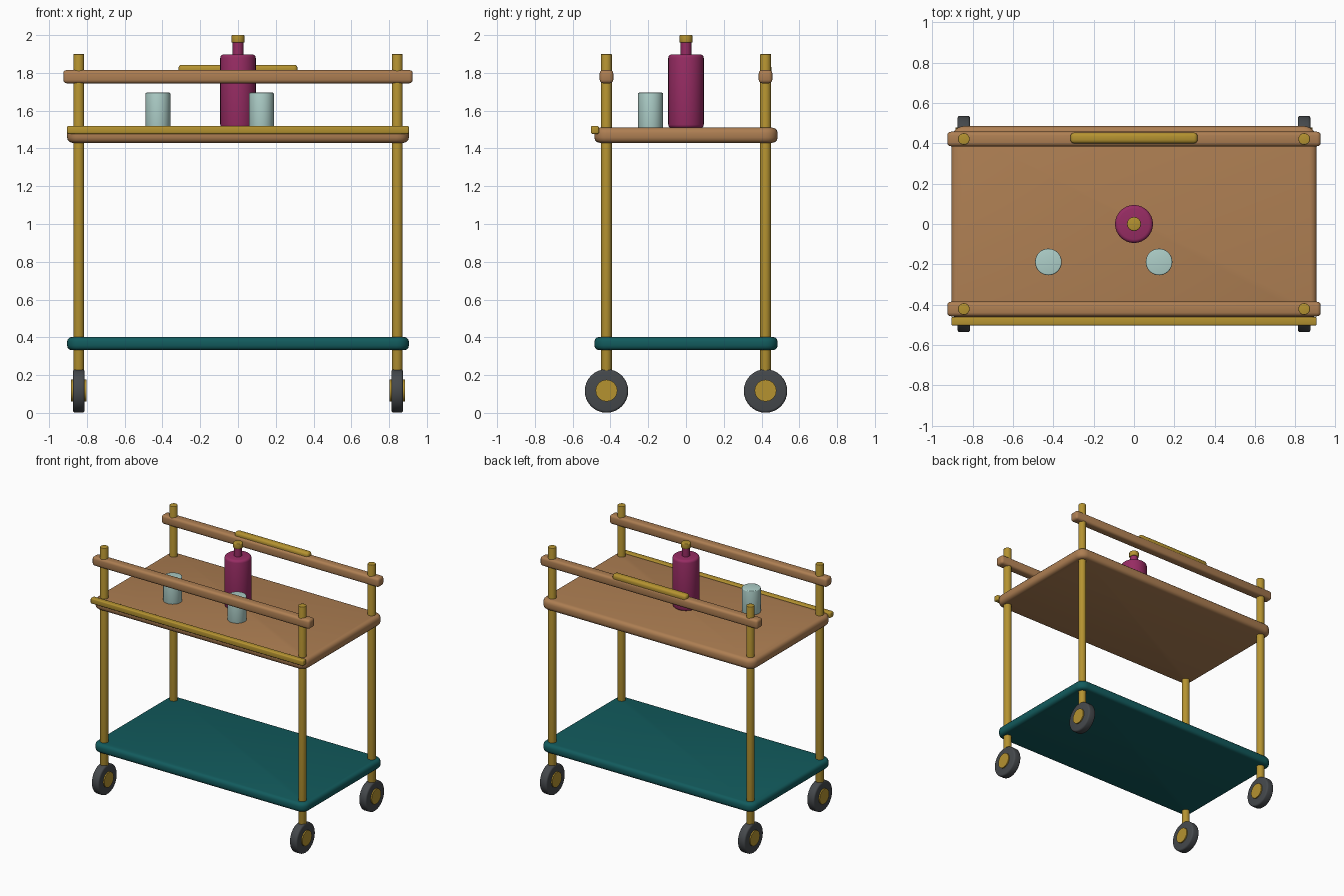
import bpy, bmesh, math
from mathutils import Matrix

if "Cube" in bpy.data.objects:
    bpy.data.objects.remove(bpy.data.objects["Cube"])


def material(name, rgb):
    m = bpy.data.materials.new(name)
    m.diffuse_color = (*rgb, 1)
    m.use_nodes = True
    m.node_tree.nodes["Principled BSDF"].inputs["Base Color"].default_value = m.diffuse_color
    return m


WOOD = material("warm wood", (0.42, 0.21, 0.085))
BRASS = material("brass", (0.46, 0.29, 0.03))
TEAL = material("teal", (0.006, 0.105, 0.11))
RUBBER = material("dark rubber", (0.06, 0.066, 0.072))
GLASS = material("pale glass", (0.42, 0.62, 0.58))
WINE = material("wine red", (0.31, 0.025, 0.125))


def finish(name, bm, mat):
    bmesh.ops.recalc_face_normals(bm, faces=bm.faces)
    mesh = bpy.data.meshes.new(name)
    bm.to_mesh(mesh)
    bm.free()
    mesh.materials.append(mat)
    ob = bpy.data.objects.new(name, mesh)
    bpy.context.collection.objects.link(ob)
    bpy.ops.object.select_all(action='DESELECT')
    ob.select_set(True)
    bpy.context.view_layer.objects.active = ob
    bpy.ops.object.shade_smooth_by_angle(angle=math.radians(35))
    return ob


def box(name, center, size, mat, bevel, corner=0):
    """Rounded box; corner rounds the plan outline before the edges."""
    bm = bmesh.new()
    bmesh.ops.create_cube(bm, size=1)
    bmesh.ops.scale(bm, vec=size, verts=bm.verts)
    if corner:
        upright = [e for e in bm.edges
                   if abs(e.verts[0].co.z - e.verts[1].co.z) > 1e-4]
        bmesh.ops.bevel(bm, geom=upright, offset=corner, segments=6,
                        profile=0.5, affect='EDGES')
        edges = [e for e in bm.edges
                 if abs(e.verts[0].co.z - e.verts[1].co.z) < 1e-4]
    else:
        edges = bm.edges[:]
    bmesh.ops.bevel(bm, geom=edges, offset=bevel, segments=3,
                    profile=0.5, affect='EDGES')
    bmesh.ops.translate(bm, vec=center, verts=bm.verts)
    return finish(name, bm, mat)


def cylinder(name, center, radius, depth, mat, axis='Z', bevel=0, sides=32):
    bm = bmesh.new()
    bmesh.ops.create_cone(bm, cap_ends=True, segments=sides, radius1=radius,
                          radius2=radius, depth=depth)
    if bevel:
        rims = [e for e in bm.edges
                if abs(e.verts[0].co.z - e.verts[1].co.z) < 1e-4]
        bmesh.ops.bevel(bm, geom=rims, offset=bevel, segments=3,
                        profile=0.5, affect='EDGES')
    if axis == 'X':
        bmesh.ops.rotate(bm, matrix=Matrix.Rotation(math.pi / 2, 3, 'Y'),
                         verts=bm.verts)
    bmesh.ops.translate(bm, vec=center, verts=bm.verts)
    return finish(name, bm, mat)


# Shelves
box("top_shelf", (0, 0, 1.47), (1.81, 0.97, 0.08), WOOD, 0.028, 0.065)
box("lower_shelf", (0, 0, 0.367), (1.81, 0.97, 0.07), TEAL, 0.025, 0.065)

# Posts and wheels at the four corners
for sx, side in ((-1, "left"), (1, "right")):
    for sy, end in ((-1, "front"), (1, "back")):
        x, y = sx * 0.843, sy * 0.421
        tag = f"{end}_{side}"
        cylinder(f"post_{tag}", (x, y, 1.01), 0.029, 1.78, BRASS,
                 bevel=0.004, sides=24)
        cylinder(f"wheel_{tag}", (x, y, 0.116), 0.115, 0.062, RUBBER,
                 axis='X', bevel=0.012)
        cylinder(f"hub_{tag}", (x, y, 0.118), 0.058, 0.08, BRASS,
                 axis='X', sides=16)

# Wooden side rails
for sy, end in ((-1, "front"), (1, "back")):
    box(f"{end}_rail", (0, sy * 0.421, 1.78), (1.85, 0.072, 0.07), WOOD, 0.018)

# Brass trim and handle
box("front_trim_bar", (0, -0.482, 1.498), (1.81, 0.042, 0.042), BRASS, 0.008)
box("push_handle", (0, 0.426, 1.817), (0.63, 0.054, 0.052), BRASS, 0.018)

# Bottle
cylinder("bottle_body", (0, 0, 1.703), 0.094, 0.39, WINE, bevel=0.018)
cylinder("bottle_neck", (0, 0, 1.93), 0.028, 0.09, WINE, sides=24)
cylinder("bottle_cap", (0, 0, 1.98), 0.035, 0.04, BRASS, bevel=0.006, sides=16)

# Drinking glasses
for name, x in (("left_glass", -0.424), ("right_glass", 0.124)):
    cylinder(name, (x, -0.188, 1.6), 0.066, 0.19, GLASS, bevel=0.006)
